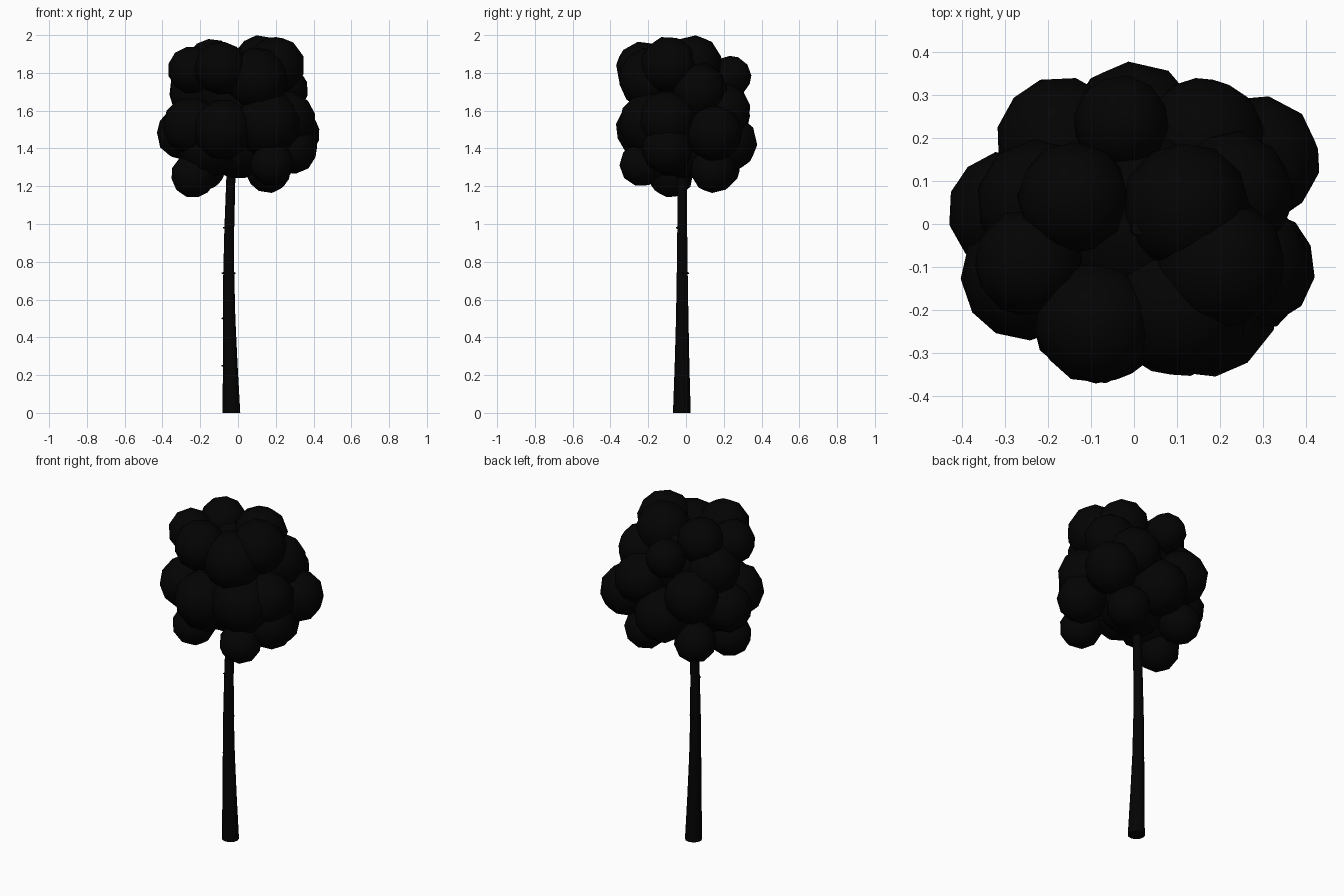
import bpy, bmesh, math, random
from mathutils import Vector, Matrix

if "Cube" in bpy.data.objects:
    bpy.data.objects.remove(bpy.data.objects["Cube"])

random.seed(4)


def material(name, c):
    m = bpy.data.materials.new(name)
    m.diffuse_color = (c, c, c, 1)
    m.use_nodes = True
    m.node_tree.nodes["Principled BSDF"].inputs["Base Color"].default_value = m.diffuse_color
    return m


bark = material("dark_bark", 0.001)
leaf = material("dark_leaves", 0.001)


def add_object(name, bm, mat):
    me = bpy.data.meshes.new(name)
    bm.to_mesh(me)
    bm.free()
    ob = bpy.data.objects.new(name, me)
    bpy.context.collection.objects.link(ob)
    me.materials.append(mat)
    for p in me.polygons:
        p.use_smooth = len(p.vertices) < 5
    return ob


def tube(name, path, sides=12):
    """Tapered limb through (x, y, z, radius) stations."""
    bm = bmesh.new()
    pts = [Vector(p[:3]) for p in path]
    rings = []
    for i, p in enumerate(path):
        d = pts[min(i + 1, len(pts) - 1)] - pts[max(i - 1, 0)]
        if i == 0 and p[2] == 0:
            d = Vector((0, 0, 1))
        rot = Vector((0, 0, 1)).rotation_difference(d)
        ring = []
        for k in range(sides):
            a = math.tau * k / sides
            ring.append(bm.verts.new(
                pts[i] + rot @ Vector((math.cos(a), math.sin(a), 0)) * p[3]))
        rings.append(ring)
    for r, s in zip(rings, rings[1:]):
        for k in range(sides):
            j = (k + 1) % sides
            bm.faces.new((r[k], r[j], s[j], s[k]))
    bm.faces.new(rings[0][::-1])
    bm.faces.new(rings[-1])
    return add_object(name, bm, bark)


# Trunk: gently bowed, running up through the crown
trunk = [(-.035, -.022, 0, .047), (-.041, -.021, .25, .039),
         (-.047, -.02, .5, .033), (-.049, -.02, .74, .029),
         (-.046, -.02, .98, .026), (-.038, -.02, 1.24, .024),
         (-.02, -.015, 1.55, .02), (.01, -.01, 1.93, .016)]
tube("trunk", trunk)

# Branches hidden inside the crown
fork = (-.036, -.02, 1.27, .018)
for i, tip in enumerate([(-.23, -.08, 1.34), (.18, .12, 1.4),
                         (.16, -.2, 1.4), (-.17, .14, 1.4)]):
    tube(f"branch_{i + 1}", [fork, tip + (.009,)], 8)

# Small bark knots at regular heights
for i, (x, y, z, r) in enumerate(trunk[1:5]):
    bm = bmesh.new()
    for a in ([3.1] if i < 2 else [3.1, 0.1, 1.7] if i == 2 else [3.3, 4.6]):
        d = Vector((math.cos(a), math.sin(a), 0))
        m = Matrix.Translation(Vector((x, y, z)) + d * (r + .002))
        m = m @ Vector((0, 0, 1)).rotation_difference(d).to_matrix().to_4x4()
        bmesh.ops.create_cone(bm, cap_ends=True, segments=6, radius1=.007,
                              radius2=.003, depth=.012, matrix=m)
    add_object(f"bark_knot_{i + 1}", bm, bark)

# Leaf clumps: (x, y, z, radius), grouped by height
low = [(-.235, -.08, 1.258, .118), (.16, .145, 1.285, .12),
       (.18, -.235, 1.315, .115), (-.18, .17, 1.295, .115),
       (.285, -.1, 1.4, .135), (-.15, -.08, 1.42, .17)]
middle = [(.285, .15, 1.48, .147), (0, .22, 1.43, .155),
          (-.29, .03, 1.48, .14), (-.25, -.12, 1.52, .15),
          (-.08, -.21, 1.5, .16), (.16, -.18, 1.53, .175),
          (.255, -.1, 1.55, .155), (0, 0, 1.44, .2),
          (-.17, .19, 1.57, .15), (.16, .195, 1.6, .145)]
high = [(-.03, .235, 1.78, .11), (-.245, -.09, 1.815, .125),
        (-.14, .06, 1.85, .13), (.12, .04, 1.85, .148),
        (.2, -.09, 1.84, .152), (-.09, -.23, 1.825, .14),
        (.1, -.19, 1.77, .165), (-.22, .05, 1.7, .145),
        (.225, .07, 1.71, .145), (0, 0, 1.68, .22)]
clumps = [("low", low), ("middle", middle), ("high", high)]
for level, items in clumps:
    for i, (x, y, z, r) in enumerate(items):
        bm = bmesh.new()
        rot = Matrix.Rotation(random.uniform(0, 6.28), 4, 'Z') @ \
            Matrix.Rotation(random.uniform(0, 3.14), 4, 'X')
        bmesh.ops.create_icosphere(bm, subdivisions=2, radius=r * 1.02,
                                   matrix=Matrix.Translation((x, y, z)) @ rot)
        add_object(f"leaf_clump_{level}_{i + 1}", bm, leaf)
